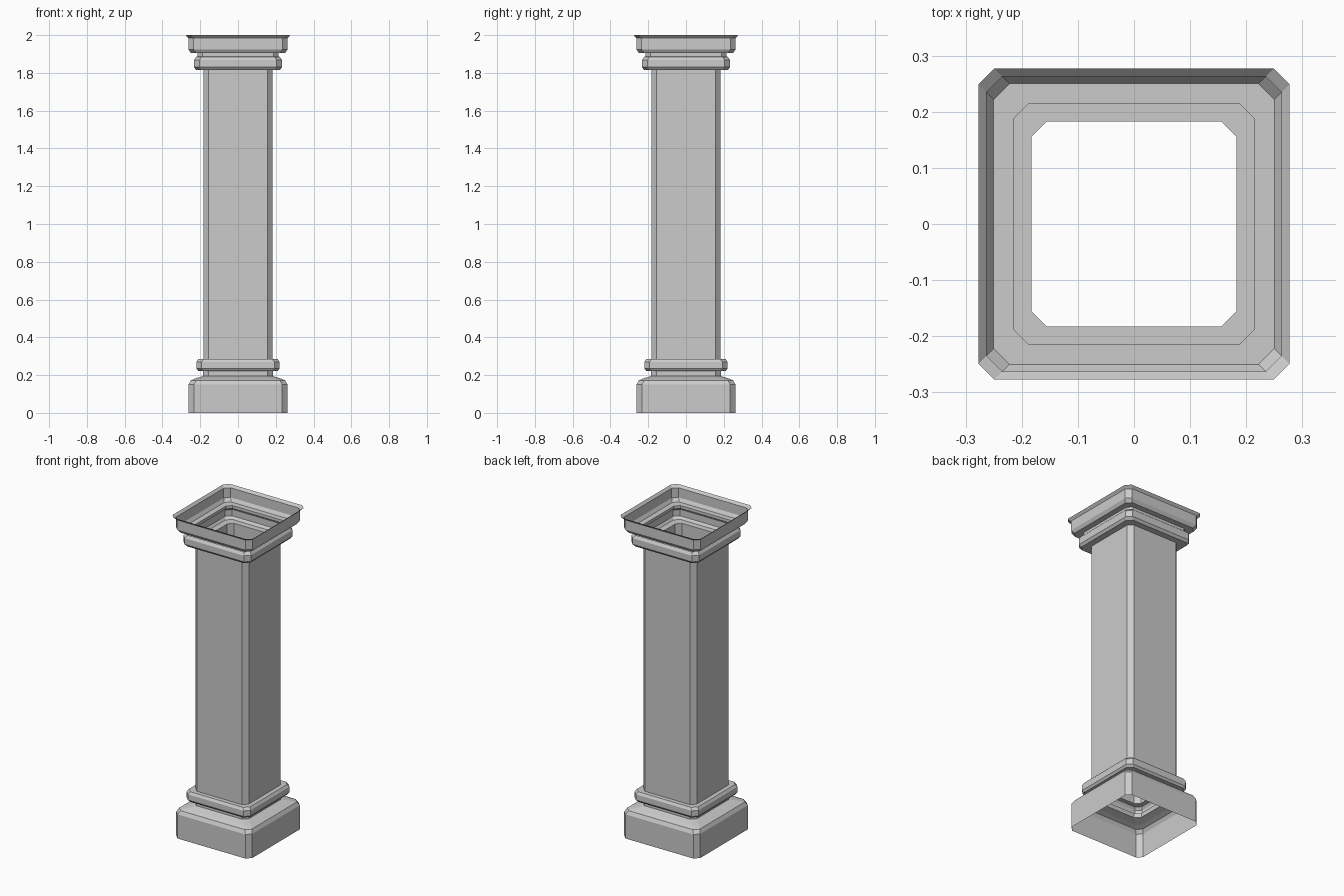
import bpy, bmesh

if "Cube" in bpy.data.objects:
    bpy.data.objects.remove(bpy.data.objects["Cube"])

CHAMFER = 0.028


def ring_points(r, z):
    """Square outline with clipped corners, anticlockwise."""
    c = r - CHAMFER
    return [(r, -c, z), (r, c, z), (c, r, z), (-c, r, z),
            (-r, c, z), (-r, -c, z), (-c, -r, z), (c, -r, z)]


def moulding(name, profile):
    """Open shell swept around the column from (half width, height) pairs."""
    bm = bmesh.new()
    rings = [[bm.verts.new(p) for p in ring_points(r, z)] for r, z in profile]
    for low, high in zip(rings, rings[1:]):
        for i in range(8):
            j = (i + 1) % 8
            bm.faces.new((low[i], low[j], high[j], high[i]))
    mesh = bpy.data.meshes.new(name)
    bm.to_mesh(mesh)
    bm.free()
    obj = bpy.data.objects.new(name, mesh)
    bpy.context.collection.objects.link(obj)
    return obj


# Square plinth with a bevelled shoulder
moulding("plinth", [(0.262, 0), (0.262, 0.15), (0.25, 0.172),
                    (0.226, 0.182), (0.185, 0.195)])

# Neck and lower collar
moulding("lower_collar", [(0.185, 0.195), (0.185, 0.222), (0.21, 0.222),
                          (0.22, 0.235), (0.22, 0.27), (0.21, 0.285),
                          (0.183, 0.285)])

# Plain shaft
moulding("shaft", [(0.183, 0.285), (0.183, 1.815)])

# Upper collar
moulding("upper_collar", [(0.183, 1.815), (0.221, 1.815), (0.233, 1.83),
                          (0.233, 1.868), (0.222, 1.885), (0.215, 1.887)])

# Open capital with flared lip
moulding("capital", [(0.215, 1.887), (0.215, 1.905), (0.25, 1.905),
                     (0.263, 1.925), (0.263, 1.985), (0.277, 2.0)])
